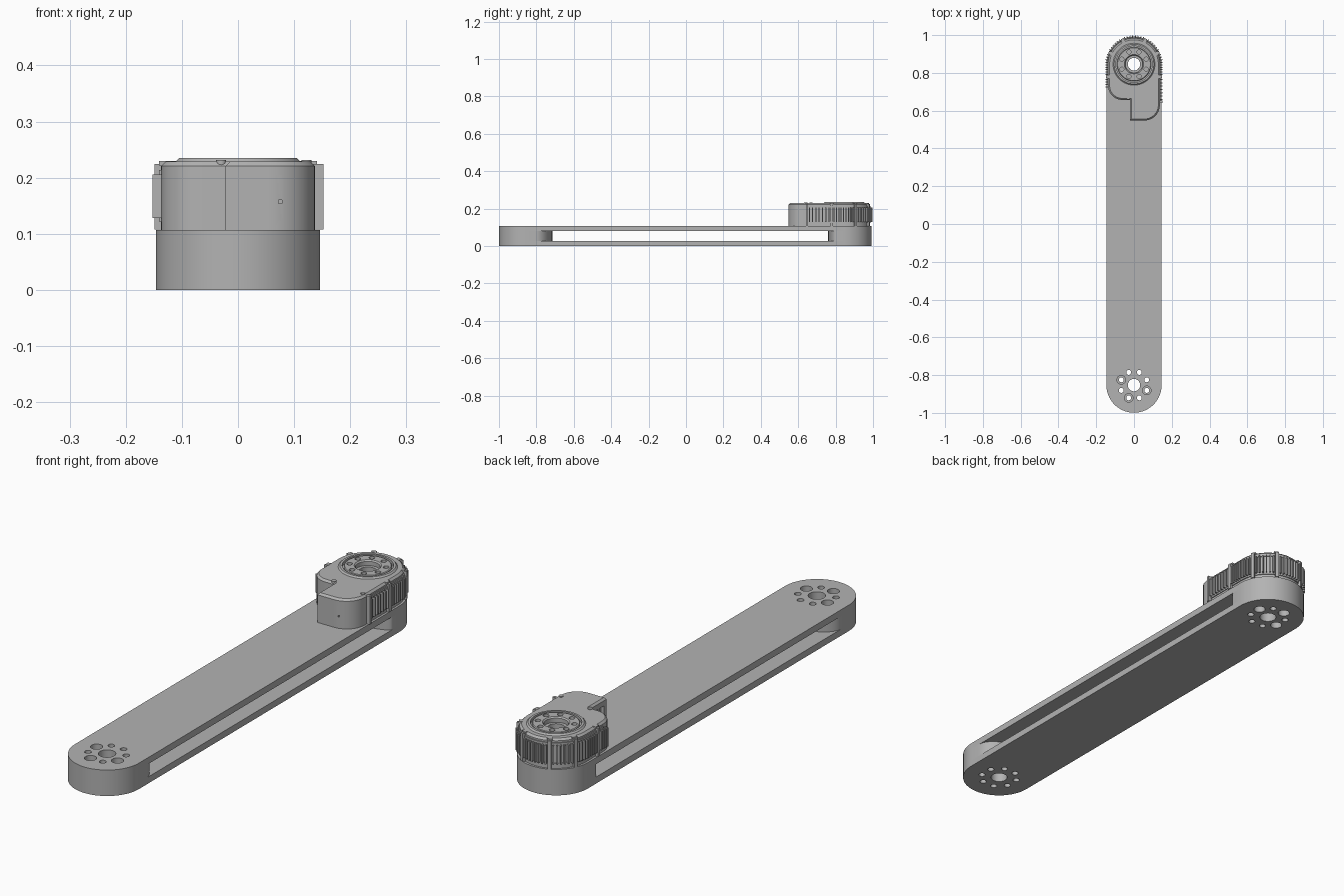
import bpy, bmesh, math
from math import sin, cos, pi, radians
from mathutils import Matrix, Vector

cube = bpy.data.objects.get("Cube")
if cube:
    bpy.data.objects.remove(cube, do_unlink=True)

GREY = (0.45, 0.45, 0.45, 1)
mat = bpy.data.materials.new("satin_grey")
mat.use_nodes = True
mat.diffuse_color = GREY
mat.node_tree.nodes["Principled BSDF"].inputs["Base Color"].default_value = GREY

R, FRONT, BACK = 0.146, -0.853, 0.846     # link end radius and pivot positions
PLATE, TOP = 0.027, 0.107                 # plate thickness, top of link
CASE_R, CASE_TOP = 0.137, 0.229           # motor case


def arc(cx, cy, rx, a0, a1, n=24, ry=None):
    ry = rx if ry is None else ry
    angles = [radians(a0 + (a1 - a0) * i / n) for i in range(n + 1)]
    return [(cx + rx * cos(a), cy + ry * sin(a)) for a in angles]


def finish(bm, name):
    bmesh.ops.recalc_face_normals(bm, faces=bm.faces)
    mesh = bpy.data.meshes.new(name)
    bm.to_mesh(mesh)
    bm.free()
    mesh.materials.append(mat)
    ob = bpy.data.objects.new(name, mesh)
    bpy.context.collection.objects.link(ob)
    return ob


def prism(name, outline, z0, z1, chamfer=0):
    bm = bmesh.new()
    base = bm.faces.new([bm.verts.new((x, y, z0)) for x, y in outline])
    up = bmesh.ops.extrude_face_region(bm, geom=[base])["geom"]
    verts = [g for g in up if isinstance(g, bmesh.types.BMVert)]
    bmesh.ops.translate(bm, verts=verts, vec=(0, 0, z1 - z0))
    if chamfer:
        rim = [g for g in up if isinstance(g, bmesh.types.BMEdge)]
        bmesh.ops.bevel(bm, geom=rim, offset=chamfer, segments=1, affect='EDGES')
    return finish(bm, name)


def add_box(bm, centre, size, angle=0):
    m = Matrix.Translation(centre) @ Matrix.Rotation(angle, 4, 'Z') @ Matrix.Diagonal((*size, 1))
    bmesh.ops.create_cube(bm, size=1, matrix=m)


def add_cyl(bm, x, y, r, z0, z1, n=24):
    bmesh.ops.create_cone(bm, cap_ends=True, segments=n, radius1=r, radius2=r, depth=z1 - z0,
                          matrix=Matrix.Translation((x, y, (z0 + z1) / 2)))


def cut(ob, bm):
    """Subtract a mesh of cutters, then discard it."""
    cutter = finish(bm, "cutter")
    cutter.hide_render = True
    mod = ob.modifiers.new("cut", 'BOOLEAN')
    mod.operation, mod.solver, mod.object = 'DIFFERENCE', 'EXACT', cutter
    deps = bpy.context.evaluated_depsgraph_get()
    mesh = bpy.data.meshes.new_from_object(ob.evaluated_get(deps))
    ob.modifiers.clear()
    ob.data = mesh
    bpy.data.objects.remove(cutter, do_unlink=True)


def bolt_angles():
    return [(k, radians(22.5 + 45 * k)) for k in range(8)]


def pivot_holes(bm, y, wide=(), z0=-0.1, z1=0.15):
    """Centre bore and bolt circle; wide holes are counterbored."""
    add_cyl(bm, 0, y, 0.033, z0, z1, 40)
    for k, a in bolt_angles():
        add_cyl(bm, 0.073 * cos(a), y + 0.073 * sin(a), 0.023 if k in wide else 0.013, z0, z1)


# Link plates: two stadium shaped strips
stadium = arc(0, BACK, R, 0, 180, 48) + arc(0, FRONT, R, 180, 360, 48)
lower = prism("lower_plate", stadium, 0, PLATE)
upper = prism("upper_plate", stadium, TOP - PLATE, TOP)
for plate, front_wide, back_wide in ((lower, (), (0, 2, 4)), (upper, (3, 5, 7), ())):
    bm = bmesh.new()
    pivot_holes(bm, FRONT, front_wide)
    pivot_holes(bm, BACK, back_wide)
    cut(plate, bm)

# End spacers between the plates, with bowed inner walls
front_spacer = prism("front_spacer", arc(0, FRONT, R, 180, 360, 48)
                     + arc(0, -0.805, R, 0, 180, 32, 0.09), PLATE, TOP - PLATE)
back_spacer = prism("back_spacer", arc(0, BACK, R, 0, 180, 48)
                    + arc(0, 0.8, R, 180, 360, 32, 0.04), PLATE, TOP - PLATE)
for spacer, y in ((front_spacer, FRONT), (back_spacer, BACK)):
    bm = bmesh.new()
    pivot_holes(bm, y)
    cut(spacer, bm)

# Motor case: round head with an offset tail and a notch
case_outline = (arc(0, BACK, CASE_R, 0, 180, 48) + arc(-0.062, 0.732, 0.075, 180, 270, 10)
                + [(-0.022, 0.657), (-0.022, 0.548)] + arc(0.055, 0.63, 0.082, 270, 360, 10))
case = prism("motor_case", case_outline, TOP, CASE_TOP, 0.008)
bm = bmesh.new()
add_cyl(bm, 0, BACK, 0.108, 0.06, 0.3, 64)
for y in (0.58, 0.62):                     # connector sockets in the notch wall
    add_box(bm, (-0.022, y, 0.17), (0.03, 0.03, 0.06))
add_box(bm, (0.075, 0.548, 0.157), (0.006, 0.02, 0.006))
cut(case, bm)

# Output hub: turned ring with grooves
profile = [(0.033, TOP), (0.033, 0.212), (0.046, 0.212), (0.046, 0.229), (0.051, 0.234),
           (0.087, 0.234), (0.09, 0.231), (0.09, 0.222), (0.096, 0.222), (0.096, 0.235),
           (0.105, 0.235), (0.112, 0.228), (0.108, 0.226), (0.108, TOP)]
bm = bmesh.new()
ring = [bm.verts.new((r, 0, z)) for r, z in profile]
edges = [bm.edges.new((ring[i - 1], ring[i])) for i in range(len(ring))]
bmesh.ops.spin(bm, geom=ring + edges, cent=(0, 0, 0), axis=(0, 0, 1), angle=2 * pi, steps=64)
bmesh.ops.remove_doubles(bm, verts=bm.verts, dist=0.0001)
bmesh.ops.translate(bm, verts=bm.verts, vec=(0, BACK, 0))
hub = finish(bm, "output_hub")
bm = bmesh.new()
for k, a in bolt_angles():
    add_cyl(bm, 0.07 * cos(a), BACK + 0.07 * sin(a), 0.011, 0.21, 0.3)
cut(hub, bm)

# Cooling fins in bays round the head, parted by posts
fins, posts, rails = bmesh.new(), bmesh.new(), bmesh.new()
bays = [-28, 25, 65, 115, 155, 208]


def place(bm, deg, radius, size, z):
    """Put a box on the head; below the pivot it slides down the flat side."""
    a = radians(deg)
    if 0 <= deg <= 180:
        add_box(bm, (radius * cos(a), BACK + radius * sin(a), z), size, a)
    else:
        side = 1 if deg < 0 else -1
        drop = radians(-deg if deg < 0 else deg - 180) * CASE_R
        add_box(bm, (side * radius, BACK - drop, z), size)


for a0, a1 in zip(bays, bays[1:]):
    count = round((a1 - a0) / 5.5)
    for i in range(1, count):
        place(fins, a0 + (a1 - a0) * i / count, 0.142, (0.02, 0.0055, 0.078), 0.167)
for i in range(7):                         # flat side bays
    place(fins, -34 - 7.3 * i, 0.142, (0.02, 0.0055, 0.078), 0.167)
    if i < 4:
        place(fins, 214 + 5.5 * i, 0.142, (0.02, 0.0055, 0.078), 0.167)
for deg in bays:
    place(posts, deg, 0.14, (0.018, 0.014, 0.116), 0.166)
    place(posts, deg, 0.134, (0.014, 0.02, 0.008), 0.226)
place(posts, -83, 0.142, (0.02, 0.012, 0.116), 0.166)
finish(fins, "cooling_fins")
finish(posts, "fin_posts")

# Thin rails above and below the fins
rail_path = [(CASE_R + 0.004, 0.645)] + arc(0, BACK, CASE_R + 0.004, 0, 180, 48) + [(-CASE_R - 0.004, 0.74)]
inner_path = [(-CASE_R + 0.004, 0.74)] + arc(0, BACK, CASE_R - 0.004, 180, 0, 48) + [(CASE_R - 0.004, 0.645)]
for name, z in (("lower_rail", 0.122), ("upper_rail", 0.206)):
    prism(name, rail_path + inner_path, z, z + 0.008)

# Small case screws
screws = bmesh.new()
for x, y in ((-0.03, 0.668), (0.122, 0.64)):
    add_cyl(screws, x, y, 0.009, 0.2, 0.232, 16)
finish(screws, "case_screws")

# Smooth the round walls, keep edges sharp
for ob in bpy.context.collection.objects:
    if ob.type == 'MESH' and ob.data.materials and ob.data.materials[0] == mat:
        bpy.ops.object.select_all(action='DESELECT')
        ob.select_set(True)
        bpy.context.view_layer.objects.active = ob
        bpy.ops.object.shade_smooth_by_angle(angle=radians(30))
